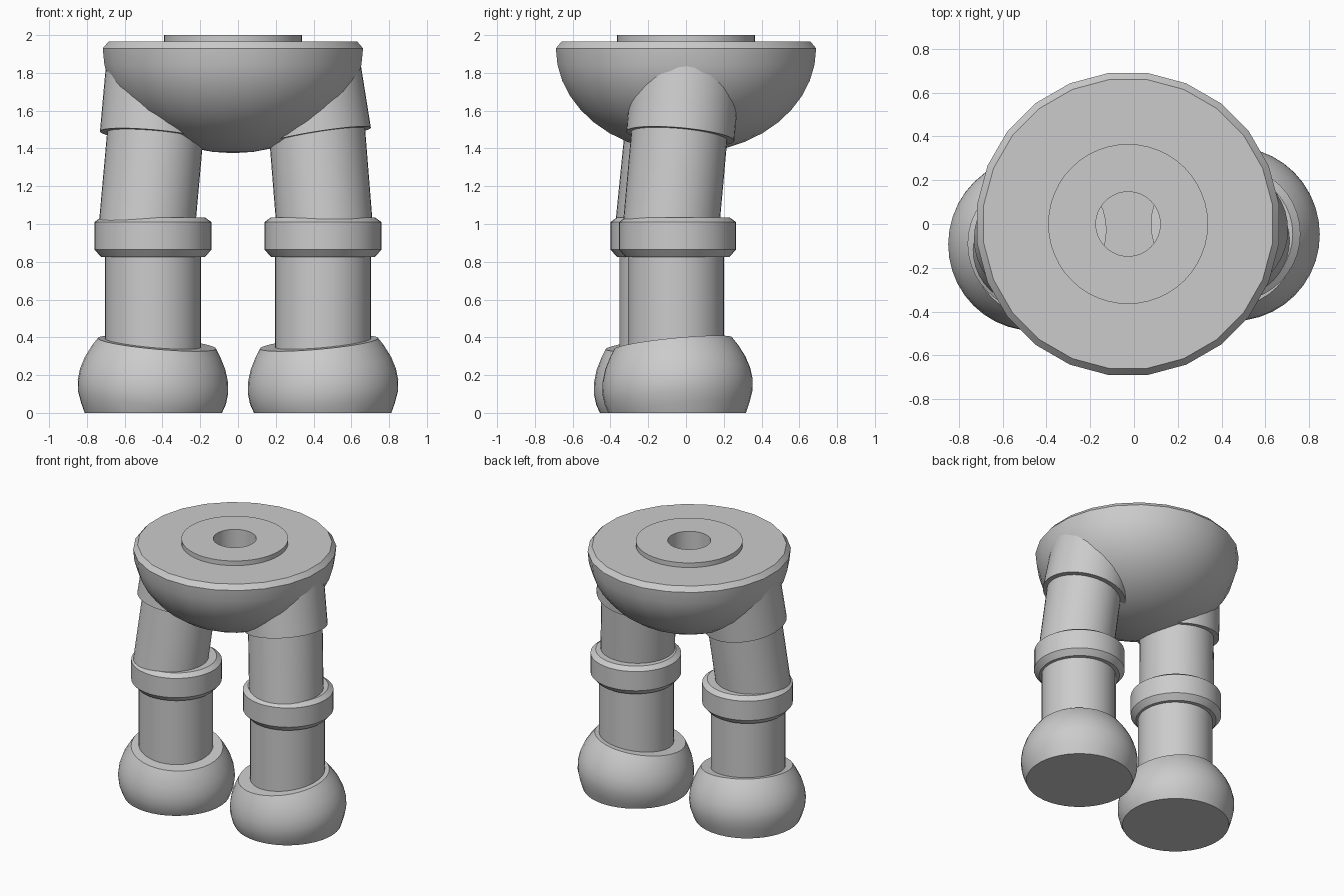
import bpy, bmesh, math
from mathutils import Vector

cube = bpy.data.objects.get("Cube")
if cube:
    bpy.data.objects.remove(cube, do_unlink=True)

grey = bpy.data.materials.new("plain grey")
grey.use_nodes = True
colour = (0.6, 0.6, 0.6, 1)
grey.diffuse_color = colour
grey.node_tree.nodes["Principled BSDF"].inputs["Base Color"].default_value = colour


def lathe(name, profile, origin=(0, 0, 0), axis=(0, 0, 1), sides=40, turn=0.0, floor_cut=False):
    """Spin a (radius, height) profile, then lean it along an axis."""
    bm = bmesh.new()
    verts = [bm.verts.new((r * math.cos(turn), r * math.sin(turn), h)) for r, h in profile]
    edges = [bm.edges.new(pair) for pair in zip(verts, verts[1:])]
    bmesh.ops.spin(bm, geom=verts + edges, cent=(0, 0, 0), axis=(0, 0, 1),
                   angle=math.tau, steps=sides, use_merge=False)
    bmesh.ops.remove_doubles(bm, verts=bm.verts, dist=0.0005)
    lean = Vector((0, 0, 1)).rotation_difference(Vector(axis)).to_matrix()
    for v in bm.verts:
        v.co = lean @ v.co + Vector(origin)
    if floor_cut:
        # Slice flat where the part meets the ground
        cut = bmesh.ops.bisect_plane(bm, geom=bm.verts[:] + bm.edges[:] + bm.faces[:],
                                     plane_co=(0, 0, 0), plane_no=(0, 0, 1), clear_inner=True)
        rim = [e for e in cut["geom_cut"] if isinstance(e, bmesh.types.BMEdge)]
        bmesh.ops.contextual_create(bm, geom=rim)
    bmesh.ops.recalc_face_normals(bm, faces=bm.faces)
    mesh = bpy.data.meshes.new(name)
    bm.to_mesh(mesh)
    bm.free()
    mesh.materials.append(grey)
    obj = bpy.data.objects.new(name, mesh)
    bpy.context.collection.objects.link(obj)
    bpy.ops.object.select_all(action='DESELECT')
    obj.select_set(True)
    bpy.context.view_layer.objects.active = obj
    bpy.ops.object.shade_smooth_by_angle(angle=math.radians(30))
    return obj


def tube(radius, bottom, top):
    return [(0, bottom), (radius, bottom), (radius, top), (0, top)]


# Pelvis bowl: chamfered rim over a half ellipsoid
RIM, DEPTH, RIM_Z, CENTRE_X = 0.695, 0.555, 1.93, -0.027
bowl = [(0.2, 1.965), (0.665, 1.965)]
for i in range(11):
    a = i / 10 * math.pi / 2
    bowl.append((RIM * math.cos(a), RIM_Z - DEPTH * math.sin(a)))
lathe("pelvis_bowl", bowl, (CENTRE_X, 0, 0), sides=24, turn=math.pi / 24)

# Waist collar with a deep socket
lathe("waist_collar", [(0.365, 1.95), (0.365, 2), (0.147, 2), (0.147, 1.68), (0, 1.68)],
      (CENTRE_X, 0, 0), sides=48)

foot = [(0, -0.26), (0.29, -0.26), (0.335, -0.2), (0.372, -0.12), (0.393, -0.06), (0.4, 0),
        (0.393, 0.06), (0.373, 0.125), (0.34, 0.19), (0.314, 0.23), (0, 0.23)]
knee = [(0, 0.825), (0.275, 0.825), (0.31, 0.865), (0.31, 1.01), (0.275, 1.035), (0, 1.035)]

# Legs: name, side, depth, thigh base and lean, hip cuff base and lean
legs = [
    ("left", 1, -0.045, (0.455, -0.075, 1.03), (-0.08, 0.09, 1), (0.42, -0.03, 1.465), (-0.16, 0.09, 1)),
    ("right", -1, -0.09, (-0.478, -0.115, 1.03), (0.09, 0.1, 1), (-0.445, -0.07, 1.465), (0.09, 0.12, 1)),
]
for name, side, y, thigh_base, thigh_lean, cuff_base, cuff_lean in legs:
    x = 0.45 * side
    lathe(name + "_foot", foot, (x, y, 0.14), (-0.09 * side, -0.1, 1), floor_cut=True)
    lathe(name + "_shin", tube(0.255, 0.25, 0.9), (x, y - 0.008, 0))
    lathe(name + "_knee_ring", knee, (x, y, 0))
    lathe(name + "_thigh", tube(0.255, -0.06, 0.6), thigh_base, thigh_lean)
    lathe(name + "_hip_cuff", tube(0.287, 0, 0.38), cuff_base, cuff_lean)
